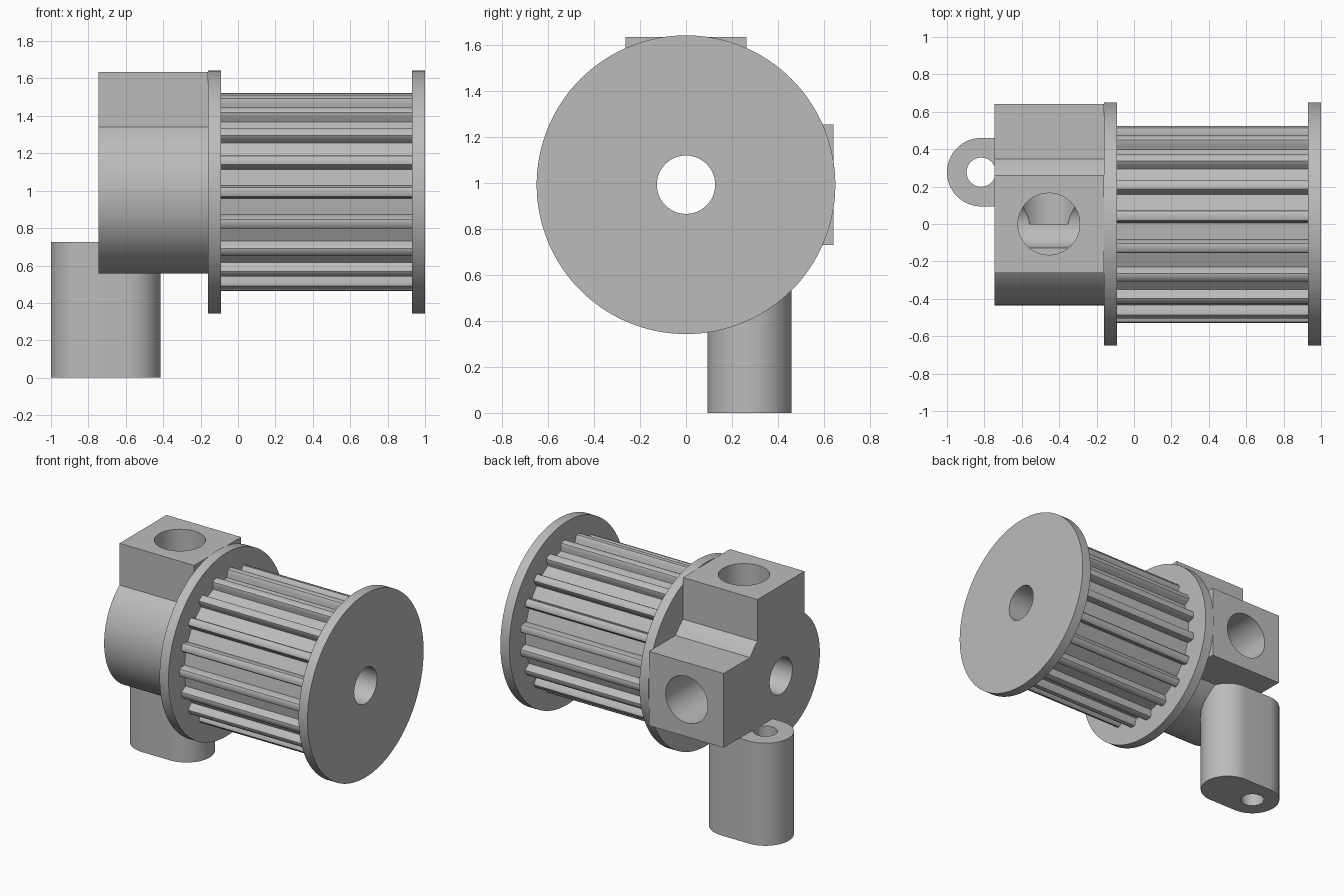
import bpy
import bmesh
from math import sin, cos, pi, atan2, radians
from mathutils import Vector

cube = bpy.data.objects.get("Cube")
if cube:
    bpy.data.objects.remove(cube, do_unlink=True)

AXIS_Z = 0.993      # height of the shaft axis
HUB_R = 0.435
BOSS = 0.263        # half width of the screw bosses
BOSS_TOP = 0.642    # reach of the screw bosses from the axis
SEAT = (HUB_R ** 2 - BOSS ** 2) ** 0.5
BORE_R = 0.127
TEETH = 19

grey = bpy.data.materials.new("machined grey")
grey.use_nodes = True
colour = (0.5, 0.5, 0.5, 1)
grey.diffuse_color = colour
grey.node_tree.nodes["Principled BSDF"].inputs["Base Color"].default_value = colour


def arc(radius, start, end, steps, cu=0, cv=0):
    """Points on an arc, both ends included."""
    angles = [start + (end - start) * i / steps for i in range(steps + 1)]
    return [(cu + radius * cos(a), cv + radius * sin(a)) for a in angles]


def circle(radius, cu=0, cv=0, steps=96):
    return arc(radius, 0, 2 * pi, steps, cu, cv)[:-1]


def prism(name, outline, axis, low, high):
    """Extrude a flat outline along an axis from low to high."""
    place = {"X": lambda u, v, w: Vector((w, u, v)),
             "Y": lambda u, v, w: Vector((u, w, v)),
             "Z": lambda u, v, w: Vector((u, v, w))}[axis]
    bm = bmesh.new()
    face = bm.faces.new([bm.verts.new(place(u, v, low)) for u, v in outline])
    grown = bmesh.ops.extrude_face_region(bm, geom=[face])
    moved = [g for g in grown["geom"] if isinstance(g, bmesh.types.BMVert)]
    bmesh.ops.translate(bm, verts=moved, vec=place(0, 0, high - low))
    bmesh.ops.recalc_face_normals(bm, faces=bm.faces)
    mesh = bpy.data.meshes.new(name)
    bm.to_mesh(mesh)
    bm.free()
    mesh.materials.append(grey)
    obj = bpy.data.objects.new(name, mesh)
    bpy.context.collection.objects.link(obj)
    return obj


def activate(obj):
    bpy.ops.object.select_all(action="DESELECT")
    obj.select_set(True)
    bpy.context.view_layer.objects.active = obj


def drill(obj, *cutters):
    """Cut holes, then smooth the round surfaces."""
    activate(obj)
    for cutter in cutters:
        mod = obj.modifiers.new("hole", "BOOLEAN")
        mod.operation = "DIFFERENCE"
        mod.solver = "EXACT"
        mod.object = cutter
        bpy.ops.object.modifier_apply(modifier=mod.name)
    bpy.ops.object.shade_smooth_by_angle(angle=radians(30))


# Drills for the shaft bore, two set screws and the mounting hole
bore = prism("bore_cutter", circle(BORE_R, 0, AXIS_Z), "X", -1.2, 1.2)
screw_top = prism("top_screw_cutter", circle(0.165, -0.455, 0), "Z", AXIS_Z, 1.9)
screw_back = prism("back_screw_cutter", circle(0.165, -0.455, AXIS_Z), "Y", 0, 0.9)
mount = prism("mount_cutter", circle(0.078, -0.817, 0.277), "Z", -0.1, 0.9)

# Hub: round body with two square screw bosses in one outline
corner = atan2(SEAT, BOSS)
low_corner = atan2(BOSS, SEAT)
outline = [(-BOSS, BOSS_TOP), (BOSS, BOSS_TOP)]
outline += arc(HUB_R, corner, low_corner, 6)
outline += [(BOSS_TOP, BOSS), (BOSS_TOP, -BOSS)]
outline += arc(HUB_R, -low_corner, corner - 2 * pi + (pi - 2 * corner), 64)
hub = prism("hub", [(u, v + AXIS_Z) for u, v in outline], "X", -0.745, -0.16)
drill(hub, bore, screw_top, screw_back)

# Flanges
for name, start in (("inner_flange", -0.16), ("outer_flange", 0.93)):
    flange = prism(name, circle(0.65, 0, AXIS_Z, 128), "X", start, start + 0.07)
    drill(flange, bore)

# Toothed drum: narrow rounded ribs with flat valleys between
half_rib = [(0.072, 0.472), (0.064, 0.495), (0.06, 0.512), (0.048, 0.524), (0.025, 0.529)]
rib = [(-a, r) for a, r in half_rib] + [(a, r) for a, r in reversed(half_rib)]
drum_outline = []
for i in range(TEETH):
    base = pi + 2 * pi * i / TEETH
    drum_outline += [(r * cos(base + a), AXIS_Z + r * sin(base + a)) for a, r in rib]
drum = prism("toothed_drum", drum_outline, "X", -0.1, 0.94)
drill(drum, bore)

# Mounting post with rounded ends
post_outline = (arc(0.183, pi / 2, 3 * pi / 2, 32, -0.817, 0.277)
                + arc(0.183, -pi / 2, pi / 2, 32, -0.598, 0.277))
post = prism("mounting_post", post_outline, "Z", 0, 0.727)
drill(post, mount)

for cutter in (bore, screw_top, screw_back, mount):
    bpy.data.objects.remove(cutter, do_unlink=True)
